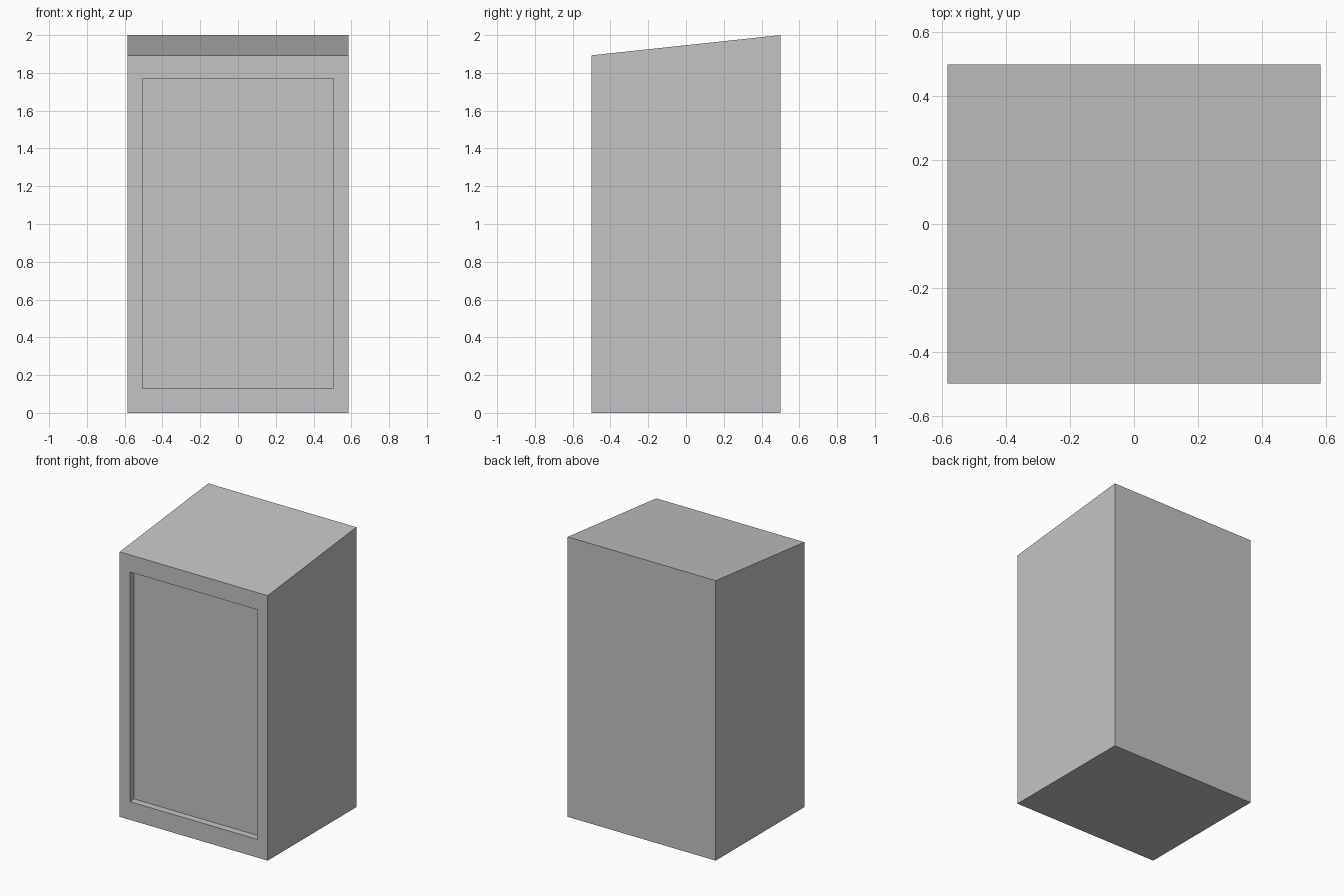
import bpy
import bmesh

cube = bpy.data.objects.get("Cube")
if cube:
    bpy.data.objects.remove(cube, do_unlink=True)

HALF_W, HALF_D = 0.585, 0.5
FRONT_H, BACK_H = 1.893, 2.0
PANEL_HALF_W, PANEL_BOTTOM, PANEL_TOP = 0.505, 0.13, 1.77
RECESS = 0.05

grey = bpy.data.materials.new("plain grey")
grey.use_nodes = True
colour = (0.55, 0.55, 0.55, 1.0)
grey.diffuse_color = colour
grey.node_tree.nodes["Principled BSDF"].inputs["Base Color"].default_value = colour

# Cabinet body: side profile with a sloping roof, extruded across the width
bm = bmesh.new()
profile = [(-HALF_D, 0), (HALF_D, 0), (HALF_D, BACK_H), (-HALF_D, FRONT_H)]
side = bm.faces.new([bm.verts.new((-HALF_W, y, z)) for y, z in profile])
extruded = bmesh.ops.extrude_face_region(bm, geom=[side])["geom"]
bmesh.ops.translate(bm, vec=(2 * HALF_W, 0, 0),
                    verts=[v for v in extruded if isinstance(v, bmesh.types.BMVert)])
bmesh.ops.recalc_face_normals(bm, faces=bm.faces)

# Front frame: inset the front face and fit it to the panel opening
front = min(bm.faces, key=lambda f: f.calc_center_median().y)
bmesh.ops.inset_individual(bm, faces=[front], thickness=HALF_W - PANEL_HALF_W)
for v in front.verts:
    v.co.x = PANEL_HALF_W if v.co.x > 0 else -PANEL_HALF_W
    v.co.z = PANEL_TOP if v.co.z > 1 else PANEL_BOTTOM

# Recessed panel: a zero-width inset pushed straight back
bmesh.ops.inset_individual(bm, faces=[front], thickness=0)
bmesh.ops.translate(bm, vec=(0, RECESS, 0), verts=front.verts[:])
bmesh.ops.recalc_face_normals(bm, faces=bm.faces)

mesh = bpy.data.meshes.new("cabinet_body")
bm.to_mesh(mesh)
bm.free()
mesh.materials.append(grey)
body = bpy.data.objects.new("cabinet_body", mesh)
bpy.context.collection.objects.link(body)
